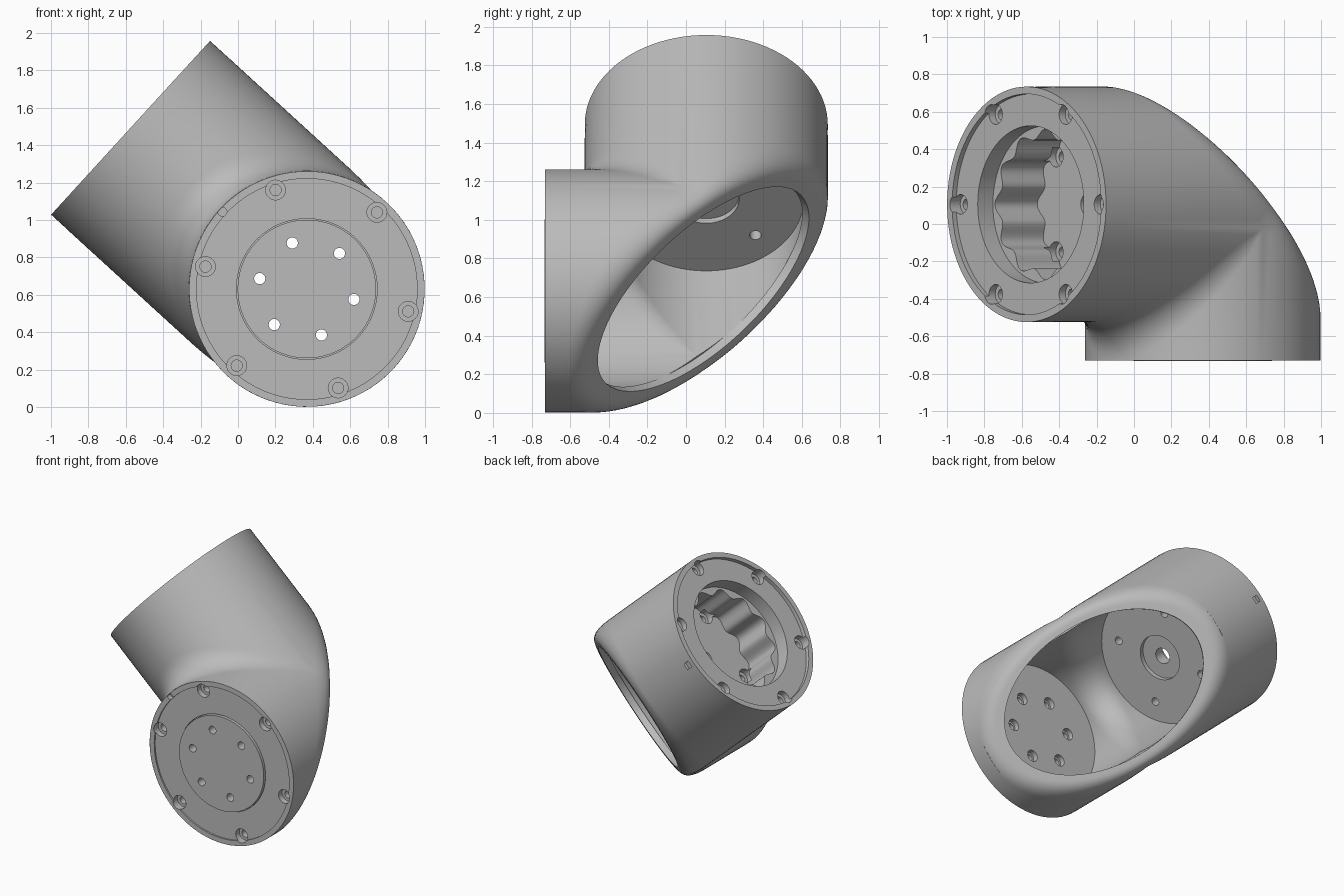
import bpy, bmesh
from math import sin, cos, pi, sqrt, acos, copysign, radians
from mathutils import Vector, Matrix

old = bpy.data.objects.get("Cube")
if old:
    bpy.data.objects.remove(old, do_unlink=True)

grey = bpy.data.materials.new("light_grey")
grey.use_nodes = True
grey.diffuse_color = (0.5, 0.5, 0.5, 1)
grey.node_tree.nodes["Principled BSDF"].inputs["Base Color"].default_value = (0.5, 0.5, 0.5, 1)

# Joint frame: the two pipe axes cross at CENTRE; leg A runs to -y, leg B along UP_LEG
CENTRE = Vector((0.368, 0.105, 0.631))
UP_LEG = Vector((-0.738, 0, 0.675)).normalized()
FRONT = Vector((0, -1, 0))
SIDE = Vector((UP_LEG.z, 0, -UP_LEG.x))
LEN_A, LEN_B, RADIUS, BORE = 0.835, 1.277, 0.63, 0.505
THICK_A, THICK_B = 0.13, 0.57
DROP = 0.015
N = 48


def place(a, y, w):
    return CENTRE - UP_LEG * a - FRONT * y + SIDE * w


def make_object(name, bm):
    mesh = bpy.data.meshes.new(name)
    bm.to_mesh(mesh)
    bm.free()
    obj = bpy.data.objects.new(name, mesh)
    bpy.context.collection.objects.link(obj)
    mesh.materials.append(grey)
    return obj


def activate(obj):
    bpy.ops.object.select_all(action="DESELECT")
    obj.select_set(True)
    bpy.context.view_layer.objects.active = obj


def smooth(obj, angle=30):
    activate(obj)
    bpy.ops.object.shade_smooth_by_angle(angle=radians(angle))


# ---- Elbow shell ----
def skin(bm, rows, closed=False):
    grid = [[bm.verts.new(place(*p)) for p in row] for row in rows]
    for r0, r1 in zip(grid, grid[1:]):
        n = len(r0)
        for i in range(n if closed else n - 1):
            j = (i + 1) % n
            bm.faces.new((r0[i], r0[j], r1[j], r1[i]))


def pipe_start(phi, r, t):
    """Point on a pipe, a distance t away from the slanted cut."""
    c, s = cos(phi), sin(phi)
    q = sqrt(0.5) * abs(s) ** 3
    a = r * abs(c) - q * t
    y = -r * abs(c) - sqrt(1 - q * q) * t
    w = copysign(sqrt(max(0, r * r - a * a)), s)
    return (a, y, w) if c >= 0 else (y, a, w)


def crease_arc(c, w, r, ball):
    """Arc of a ball rolling in the inner corner, touching both pipes."""
    n1, n2 = Vector((-c, 0, w)) / r, Vector((0, -c, w)) / r
    centre = Vector((-c, -c, w)) * (1 + ball / r)
    return [tuple(centre - n1.slerp(n2, k / 10) * ball) for k in range(11)]


def pipe_pair(bm, r, len_a, len_b, t_min, t_max, fillet):
    """Two pipes meeting at a right angle; returns the loop around the slanted cut."""
    loop = []
    for i in range(2 * N):
        phi = -pi / 2 + pi * i / N
        loop.append(pipe_start(phi, r, t_min + (t_max - t_min) * sin(phi) ** 2))
    half_a = loop[:N + 1]
    half_b = loop[N:] + loop[:1]
    skin(bm, [half_a, [(a, -len_a, w) for a, y, w in half_a]])
    skin(bm, [half_b, [(-len_b, y, w) for a, y, w in half_b]])
    # inner corner with a rounded crease
    c0 = t_max * sqrt(0.5)
    psi0 = acos(c0 / r)
    rows = []
    for i in range(N + 1):
        psi = psi0 * (2 * i / N - 1)
        c, w = r * cos(psi), r * sin(psi)
        ball = fillet * min(1, max(0, (c - c0) / 0.06))
        rows.append([(-c, -len_a, w)] + crease_arc(c, w, r, ball) + [(-len_b, -c, w)])
    skin(bm, rows)
    return loop


def ellipse(r_long, r_wide, drop):
    phis = [-pi / 2 + pi * i / N for i in range(2 * N)]
    return [(r_long * cos(p) - drop, -r_long * cos(p) - drop, r_wide * sin(p)) for p in phis]


bm = bmesh.new()
outer = pipe_pair(bm, RADIUS, LEN_A, LEN_B - 0.12, 0.1, 0.18, 0.2)
inner = pipe_pair(bm, BORE, LEN_A - THICK_A + 0.01, LEN_B - THICK_B + 0.01, 0.09, 0.07, 0.19)
# rounded edge of the slanted opening, flat ring, short straight lip
edge = ellipse(RADIUS + DROP, RADIUS + 0.006, DROP)
flat = ellipse(RADIUS - 0.035, RADIUS - 0.085, DROP)
rows = []
for k in range(11):
    t = k / 10
    rows.append([tuple((1 - t) ** 2 * s + 2 * t * (1 - t) * e + t * t * f for s, e, f in zip(*pts))
                 for pts in zip(outer, edge, flat)])
rows += [ellipse(0.547, 0.515, DROP), ellipse(0.547, 0.515, DROP + 0.035), inner]
skin(bm, rows, closed=True)
bmesh.ops.remove_doubles(bm, verts=bm.verts, dist=0.00005)
bmesh.ops.recalc_face_normals(bm, faces=bm.faces)
smooth(make_object("elbow_shell", bm), 35)


# ---- End plates ----
def frame(out, length):
    """Matrix with z pointing out of a pipe end and x along SIDE."""
    rot = Matrix((SIDE, out.cross(SIDE), out)).transposed().to_4x4()
    return Matrix.Translation(CENTRE + out * length) @ rot


def prism(name, mat, outline, z0, z1, spots=((0, 0),)):
    bm = bmesh.new()
    for x, y in spots:
        base = [bm.verts.new((x + px, y + py, z0)) for px, py in outline]
        top = [bm.verts.new((x + px, y + py, z1)) for px, py in outline]
        bm.faces.new(base[::-1])
        bm.faces.new(top)
        for i in range(len(base)):
            j = (i + 1) % len(base)
            bm.faces.new((base[i], base[j], top[j], top[i]))
    bm.transform(mat)
    return make_object(name, bm)


def circle(r, n=96, start=0):
    return [(r * cos(start + 2 * pi * i / n), r * sin(start + 2 * pi * i / n)) for i in range(n)]


def cut(obj, mat, outline, z0, z1, spots=((0, 0),)):
    cutter = prism("cutter", mat, outline, z0, z1, spots)
    cutter.hide_render = True
    mod = obj.modifiers.new("cut", "BOOLEAN")
    mod.operation = "DIFFERENCE"
    mod.solver = "EXACT"
    mod.object = cutter
    activate(obj)
    bpy.ops.object.modifier_apply(modifier=mod.name)
    bpy.data.objects.remove(cutter, do_unlink=True)


def end_plate(name, mat, thick, recess):
    """Disc with a raised rim and six counterbored screw holes."""
    plate = prism(name, mat, circle(RADIUS - 0.0005), -thick, 0)
    cut(plate, mat, circle(0.59), -recess, 0.1)
    screws = circle(0.555, 6)
    cut(plate, mat, circle(0.053, 24), -recess - 0.045, 0.11, screws)
    cut(plate, mat, circle(0.03, 20), -0.11, 0.12, screws)
    return plate


# front plate with a locating notch and a separate centre disc with six through holes
mat_a = frame(FRONT, LEN_A)
front_plate = end_plate("front_plate", mat_a, THICK_A, 0.012)
cut(front_plate, mat_a, circle(0.024, 20), -0.04, 0.13, [(0, 0.612)])
cut(front_plate, mat_a, circle(0.376), -0.05, 0.14)
centre_disc = prism("centre_disc", mat_a, circle(0.37), -0.06, 0.003)
holes = circle(0.258, 6)
for part in (front_plate, centre_disc):
    cut(part, mat_a, circle(0.03, 24), -0.3, 0.15, holes)
cut(front_plate, mat_a, circle(0.045, 24), -0.2, -0.09, holes)
smooth(front_plate)
smooth(centre_disc)

# upper plate with a deep scalloped socket and a slot in its outer wall
mat_b = frame(UP_LEG, LEN_B)
socket = end_plate("socket_plate", mat_b, THICK_B, 0.03)
cut(socket, mat_b, circle(0.035, 4, pi / 4), -0.085, -0.035, [(0, 0.63)])
cut(socket, mat_b, circle(0.42), -0.14, 0.14)
scallop = []
for i in range(192):
    ang = 2 * pi * i / 192
    rad = 0.38 + 0.024 * cos(12 * ang)
    scallop.append((rad * cos(ang), rad * sin(ang)))
cut(socket, mat_b, scallop, -0.447, 0.15)
bolts = circle(0.36, 4, pi / 4)
cut(socket, mat_b, circle(0.055, 24), -0.495, -0.4, bolts)
cut(socket, mat_b, circle(0.03, 20), -0.7, -0.42, bolts)
cut(socket, mat_b, circle(0.06, 32), -0.71, -0.43)
cut(socket, mat_b, circle(0.17, 64), -0.72, -THICK_B + 0.035)
smooth(socket)
